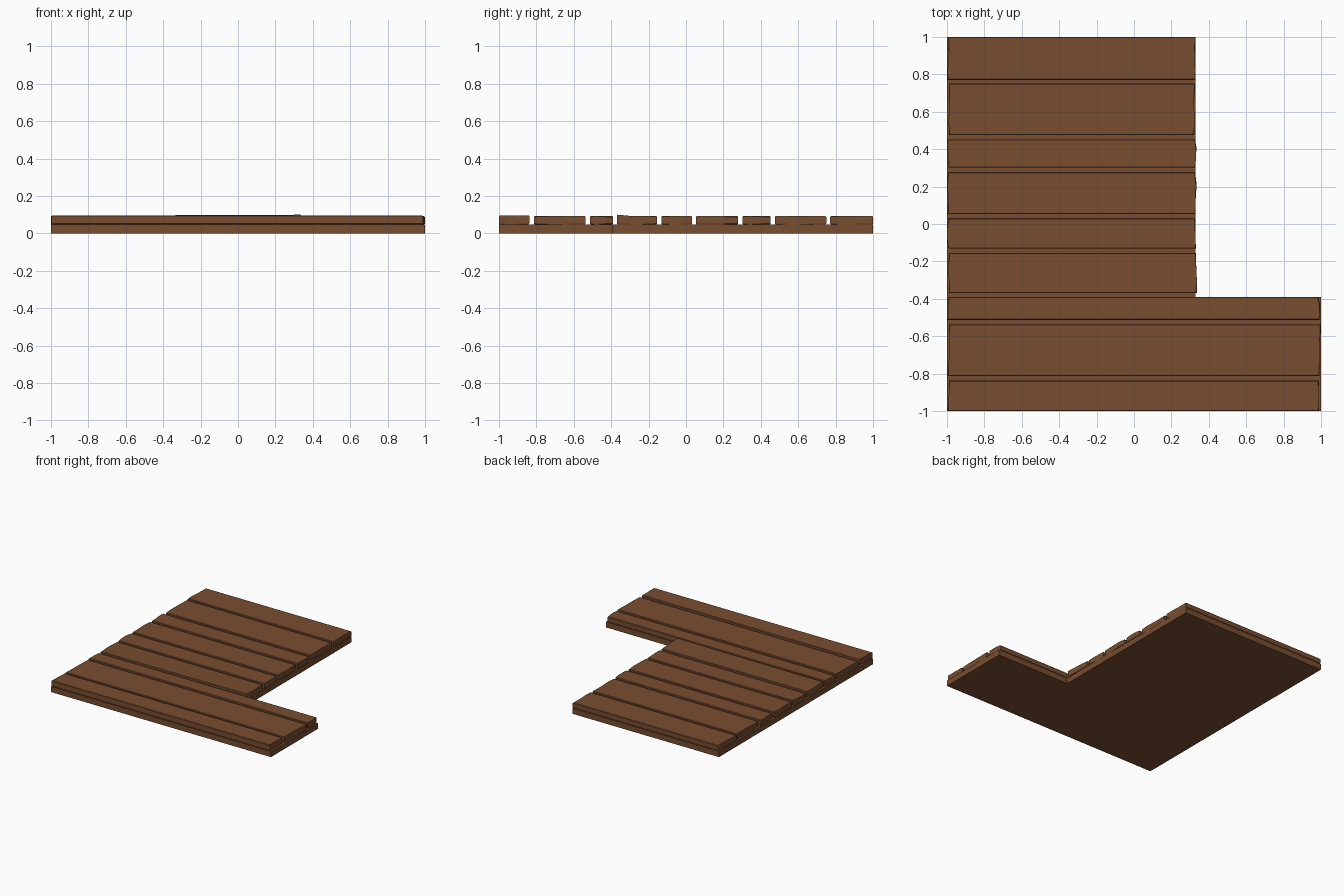
import bpy, bmesh, random

if "Cube" in bpy.data.objects:
    bpy.data.objects.remove(bpy.data.objects["Cube"])

random.seed(4)
wood = bpy.data.materials.new("brown_wood")
wood.diffuse_color = (0.19, 0.075, 0.03, 1)
wood.use_nodes = True
wood.node_tree.nodes["Principled BSDF"].inputs["Base Color"].default_value = wood.diffuse_color


def slab(name, outline, z0, z1, bevel=0.0, lift=None):
    """Extrude a flat outline from z0 to z1, optionally lifting some top corners."""
    bm = bmesh.new()
    low = [bm.verts.new((x, y, z0)) for x, y in outline]
    high = [bm.verts.new((x, y, z1 + (lift(x, y) if lift else 0))) for x, y in outline]
    bm.faces.new(low[::-1])
    bm.faces.new(high)
    n = len(outline)
    for i in range(n):
        j = (i + 1) % n
        bm.faces.new((low[i], low[j], high[j], high[i]))
    if bevel:
        rims = [e for e in bm.edges if e.verts[0] in low and e.verts[1] in low
                or e.verts[0] in high and e.verts[1] in high]
        bmesh.ops.bevel(bm, geom=rims, offset=bevel, segments=1, affect='EDGES')
    mesh = bpy.data.meshes.new(name)
    bm.to_mesh(mesh)
    bm.free()
    mesh.materials.append(wood)
    obj = bpy.data.objects.new(name, mesh)
    bpy.context.collection.objects.link(obj)


# L-shaped backing board
slab("base_board", [(-1, -1), (1, -1), (1, -0.39), (0.33, -0.39), (0.33, 1), (-1, 1)], 0, 0.046)

# Planks: front edge, back edge, right end, top height
planks = [
    (-1.0, -0.838, 0.99, 0.096), (-0.814, -0.537, 0.995, 0.092),
    (-0.513, -0.39, 0.99, 0.092), (-0.369, -0.155, 0.333, 0.094),
    (-0.131, 0.032, 0.33, 0.092), (0.053, 0.278, 0.33, 0.092),
    (0.301, 0.452, 0.33, 0.092), (0.475, 0.75, 0.325, 0.092),
    (0.771, 1.0, 0.325, 0.092),
]
for i, (ya, yb, xr, top) in enumerate(planks):
    # Split ends, each with two in-between points
    steps = [0, random.uniform(0.2, 0.4), random.uniform(0.55, 0.8), 1]
    right = [(xr + random.uniform(-0.005, 0.005), ya + t * (yb - ya)) for t in steps]
    left = [(-0.994 + random.uniform(-0.006, 0.006), ya + t * (yb - ya)) for t in steps[::-1]]
    # The plank next to the inner corner is slightly warped
    warp = (lambda x, y: 0.006 if x > 0 and y < -0.35 else 0) if i == 3 else None
    slab(f"plank_{i + 1}", right + left, 0.048, top, 0.004, warp)
